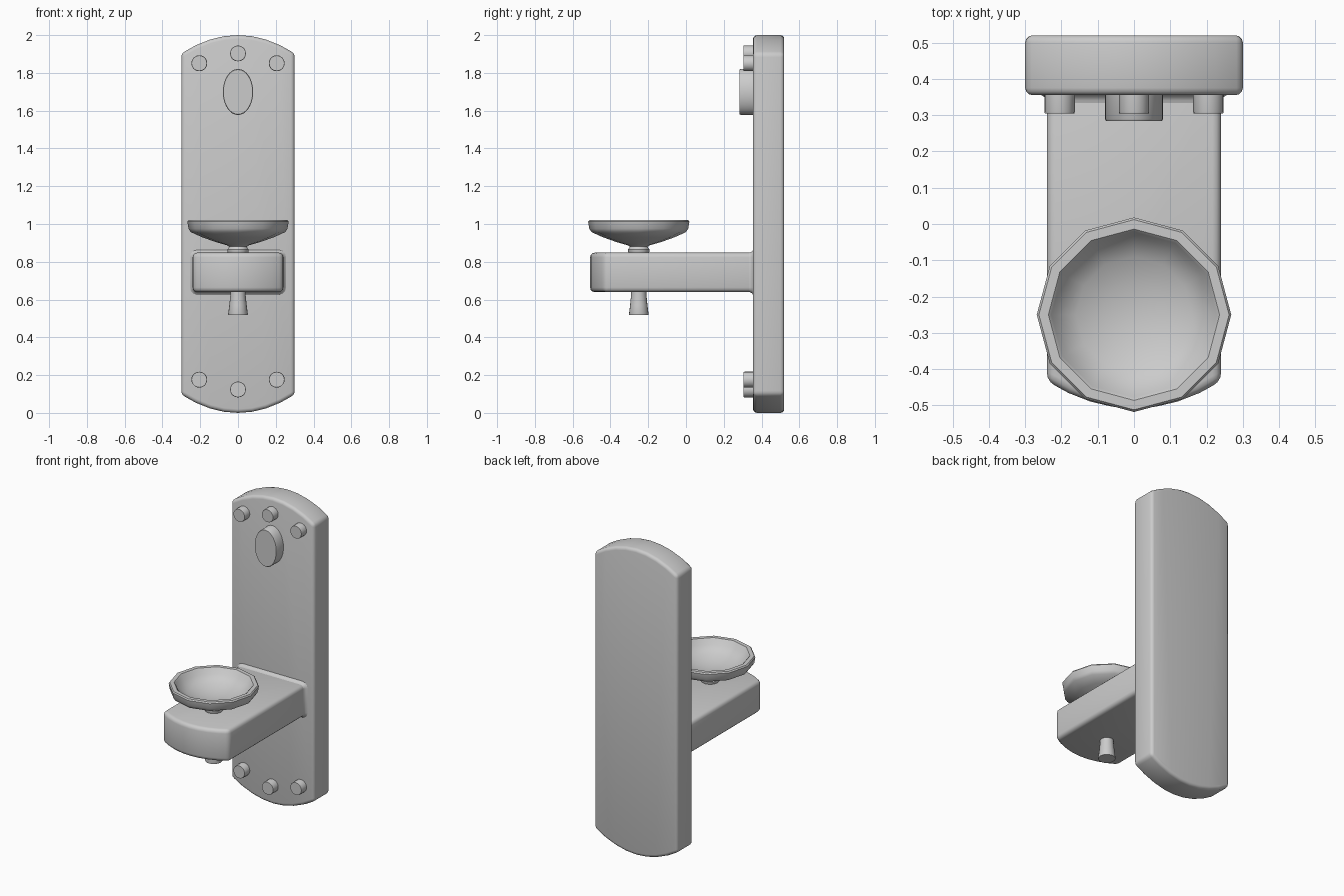
import bpy, bmesh, math
from mathutils import Matrix, Vector

if "Cube" in bpy.data.objects:
    bpy.data.objects.remove(bpy.data.objects["Cube"])


def finish(name, bm, bevel=0, angle=40):
    bmesh.ops.recalc_face_normals(bm, faces=bm.faces)
    me = bpy.data.meshes.new(name)
    bm.to_mesh(me)
    bm.free()
    ob = bpy.data.objects.new(name, me)
    bpy.context.collection.objects.link(ob)
    bpy.ops.object.select_all(action='DESELECT')
    ob.select_set(True)
    bpy.context.view_layer.objects.active = ob
    if bevel:
        m = ob.modifiers.new("bevel", 'BEVEL')
        m.width = bevel
        m.segments = 3
        m.limit_method = 'ANGLE'
        m.angle_limit = math.radians(30)
        bpy.ops.object.modifier_apply(modifier=m.name)
    bpy.ops.object.shade_smooth_by_angle(angle=math.radians(angle))
    return ob


def prism(name, points, offset, bevel):
    bm = bmesh.new()
    face = bm.faces.new([bm.verts.new(p) for p in points])
    ext = bmesh.ops.extrude_face_region(bm, geom=[face])
    verts = [v for v in ext["geom"] if isinstance(v, bmesh.types.BMVert)]
    bmesh.ops.translate(bm, verts=verts, vec=Vector(offset))
    return finish(name, bm, bevel)


def loft(bm, rings):
    loops = [[bm.verts.new(p) for p in r] for r in rings]
    n = len(loops[0])
    for a, b in zip(loops, loops[1:]):
        for i in range(n):
            j = (i + 1) % n
            bm.faces.new((a[i], a[j], b[j], b[i]))
    bm.faces.new(loops[0])
    bm.faces.new(loops[-1])


def lathe(name, profile, sides, matrix):
    bm = bmesh.new()
    loft(bm, [[(r * math.cos(2 * math.pi * i / sides), r * math.sin(2 * math.pi * i / sides), z)
               for i in range(sides)] for r, z in profile])
    bm.transform(matrix)
    return finish(name, bm)


def arc(half, sag, n=8):
    """Points (x, height) of a shallow bow, zero at the crown."""
    return [(half * (1 - 2 * i / n), -sag * (1 - 2 * i / n) ** 2) for i in range(n + 1)]


# Back plate with bowed top and bottom
bow = arc(0.3, 0.097)
outline = [(x, 0.355, 2.0 + h) for x, h in bow] + [(-x, 0.355, -h) for x, h in bow]
prism("back_plate", outline, (0, 0.165, 0), 0.02)

# Shelf arm with bowed front
front = [(x, -0.508 - h, 0.64) for x, h in arc(0.24, 0.075)]
prism("shelf_arm", front + [(-0.24, 0.42, 0.64), (0.24, 0.42, 0.64)], (0, 0, 0.208), 0.024)

# Concave fillet where the arm meets the plate
bm = bmesh.new()
rings = []
for grow, y in [(-0.001, 0.33), (0.002, 0.341), (0.006, 0.349), (0.016, 0.356), (0.016, 0.37)]:
    ring = []
    for q, (sx, sz) in enumerate([(1, 1), (-1, 1), (-1, -1), (1, -1)]):
        for k in range(4):
            a = math.radians(90 * q + 30 * k)
            r = 0.024 + grow
            ring.append((sx * 0.216 + r * math.cos(a), y, 0.744 + sz * 0.08 + r * math.sin(a)))
    rings.append(ring)
loft(bm, rings)
finish("arm_fillet", bm)

# Candle dish with collar
dish = [(0.05, 0.84), (0.056, 0.853), (0.057, 0.865), (0.05, 0.873), (0.047, 0.88),
        (0.06, 0.888), (0.12, 0.905), (0.19, 0.93), (0.25, 0.957), (0.262, 0.975), (0.268, 1.012),
        (0.262, 1.02), (0.236, 1.02), (0.228, 1.012), (0.215, 0.984), (0.16, 0.95), (0.09, 0.928), (0.03, 0.92)]
centre = Matrix.Translation((0, -0.25, 0))
lathe("candle_dish", dish, 12, centre)

# Peg below the arm
lathe("peg", [(0.051, 0.518), (0.052, 0.522), (0.046, 0.57), (0.041, 0.62), (0.04, 0.66)], 20, centre)

# Rivets and oval boss on the plate face
to_front = Matrix.Rotation(math.radians(90), 4, 'X')
stud = [(0.96, 0.0), (1.0, 0.006), (1.0, 0.07)]
rivets = [(x, z) for x, e in ((-0.205, 0.0), (0, 0.052), (0.205, 0.0))
          for z in (1.851 + e, 0.176 - e)]
for i, (x, z) in enumerate(rivets):
    prof = [(0.042 * r, -d) for r, d in stud]
    lathe(f"rivet_{i + 1}", prof, 20, Matrix.Translation((x, 0.304, z)) @ to_front)
lathe("oval_boss", [(r, -d) for r, d in ((0.97, 0.0), (1.0, 0.006), (1.0, 0.09))], 32,
      Matrix.Translation((0, 0.284, 1.699)) @ to_front @ Matrix.Diagonal((0.08, 0.122, 1, 1)))
